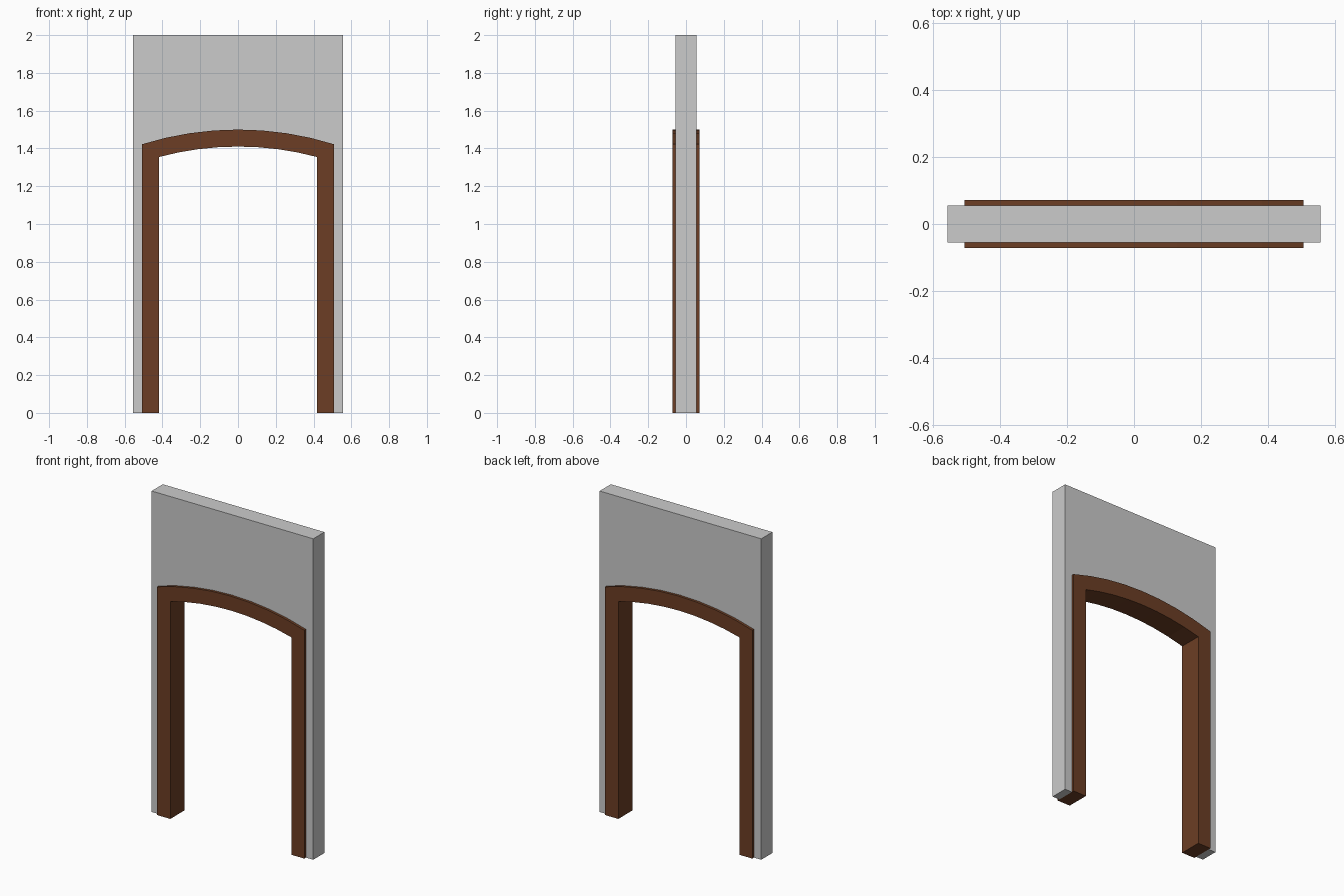
import bpy, bmesh, math

if "Cube" in bpy.data.objects:
    bpy.data.objects.remove(bpy.data.objects["Cube"])

WALL_W, WALL_H, WALL_D = 0.557, 2.0, 0.055     # half width, height, half depth
IN_W, OUT_W, FRAME_D = 0.417, 0.507, 0.071     # frame half widths, half depth
R_IN, R_OUT = 1.61, 1.70                       # concentric arch radii
CENTRE_Z = 1.41 - R_IN
SEGS = 8


def arch(half_w, radius):
    """Opening outline: left foot, arc from left to right, right foot."""
    a = math.asin(half_w / radius)
    arc = []
    for i in range(SEGS + 1):
        t = -a + 2 * a * i / SEGS
        arc.append((radius * math.sin(t), CENTRE_Z + radius * math.cos(t)))
    return [(-half_w, 0)] + arc + [(half_w, 0)]


def band(name, outer, inner, half_d):
    """Solid strip between two matching open outlines, as quads."""
    bm = bmesh.new()
    rows = [[bm.verts.new((x, y, z)) for x, z in line]
            for line, y in ((outer, -half_d), (inner, -half_d),
                            (inner, half_d), (outer, half_d))]
    for k in range(4):
        a, b = rows[k], rows[(k + 1) % 4]
        for i in range(len(a) - 1):
            bm.faces.new((a[i], a[i + 1], b[i + 1], b[i]))
    for end in (0, -1):
        bm.faces.new([r[end] for r in rows])
    bmesh.ops.recalc_face_normals(bm, faces=bm.faces)
    mesh = bpy.data.meshes.new(name)
    bm.to_mesh(mesh)
    bm.free()
    obj = bpy.data.objects.new(name, mesh)
    bpy.context.collection.objects.link(obj)
    return obj


outer_arch = arch(OUT_W, R_OUT)
inner_arch = arch(IN_W, R_IN)

# Wall panel around the arched opening: its top edge follows the arch points
top = [(x * WALL_W / OUT_W, WALL_H) for x, z in outer_arch[1:-1]]
wall_outline = [(-WALL_W, 0)] + top + [(WALL_W, 0)]
band("wall", wall_outline, outer_arch, WALL_D)

# Wooden door frame, standing slightly proud on both faces
frame = band("door_frame", outer_arch, inner_arch, FRAME_D)
wood = bpy.data.materials.new("dark_wood")
wood.diffuse_color = (0.15, 0.048, 0.018, 1)
wood.use_nodes = True
wood.node_tree.nodes["Principled BSDF"].inputs["Base Color"].default_value = wood.diffuse_color
frame.data.materials.append(wood)
